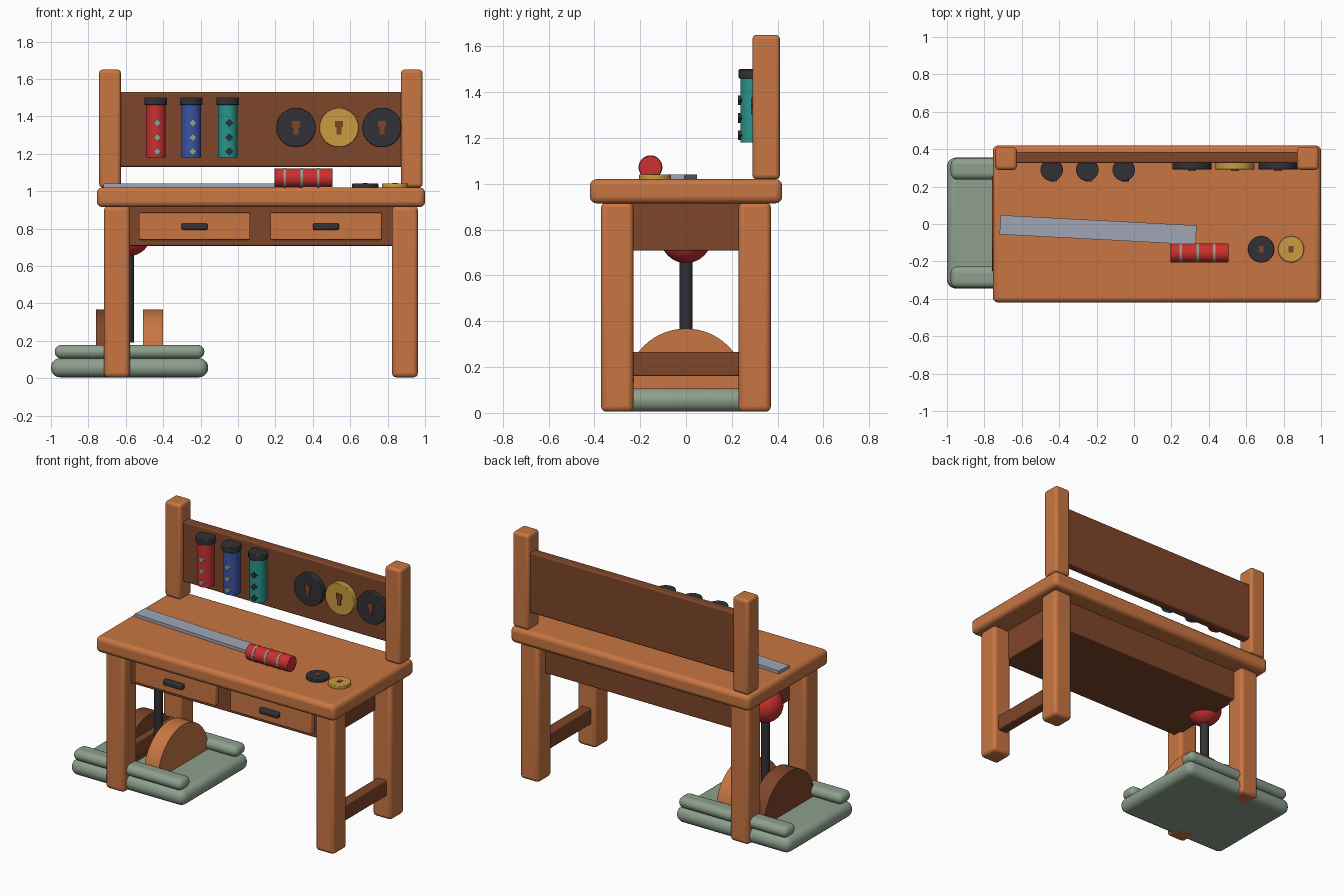
import bpy, bmesh, math
from mathutils import Matrix

if "Cube" in bpy.data.objects:
    bpy.data.objects.remove(bpy.data.objects["Cube"])


def material(name, rgb):
    m = bpy.data.materials.new(name)
    m.diffuse_color = (*rgb, 1)
    m.use_nodes = True
    m.node_tree.nodes["Principled BSDF"].inputs["Base Color"].default_value = m.diffuse_color
    return m


WOOD = material("orange wood", (0.58, 0.18, 0.055))
DARK_WOOD = material("dark wood", (0.21, 0.06, 0.023))
GREEN = material("sage green", (0.27, 0.35, 0.27))
BLACK = material("charcoal", (0.032, 0.032, 0.038))
RED = material("red", (0.60, 0.03, 0.03))
BLUE = material("blue", (0.045, 0.085, 0.38))
TEAL = material("teal", (0.02, 0.30, 0.26))
GOLD = material("gold", (0.58, 0.33, 0.05))
STEEL = material("steel", (0.35, 0.38, 0.46))

TURN = {'X': Matrix.Rotation(math.pi / 2, 4, 'Y'),
        'Y': Matrix.Rotation(math.pi / 2, 4, 'X'),
        'Z': Matrix.Identity(4)}


def finish(name, bm, mat, loc=(0, 0, 0), bevel=0.0, segments=3):
    bmesh.ops.recalc_face_normals(bm, faces=bm.faces)
    mesh = bpy.data.meshes.new(name)
    bm.to_mesh(mesh)
    bm.free()
    mesh.materials.append(mat)
    ob = bpy.data.objects.new(name, mesh)
    ob.location = loc
    bpy.context.collection.objects.link(ob)
    if bevel:
        mod = ob.modifiers.new("rounded edges", 'BEVEL')
        mod.width, mod.segments = bevel, segments
        mod.limit_method, mod.angle_limit = 'ANGLE', math.radians(40)
    bpy.ops.object.select_all(action='DESELECT')
    ob.select_set(True)
    bpy.context.view_layer.objects.active = ob
    bpy.ops.object.shade_smooth_by_angle(angle=math.radians(35))
    return ob


def box(name, mat, x, y, z, bevel=0.0, segments=3):
    """Box given by its (low, high) range on each axis."""
    bm = bmesh.new()
    bmesh.ops.create_cube(bm, size=1)
    bmesh.ops.scale(bm, vec=[r[1] - r[0] for r in (x, y, z)], verts=bm.verts)
    return finish(name, bm, mat, [sum(r) / 2 for r in (x, y, z)], bevel, segments)


def cylinder(name, mat, loc, radius, depth, axis='Z', bevel=0.0, sides=40):
    bm = bmesh.new()
    bmesh.ops.create_cone(bm, cap_ends=True, segments=sides, radius1=radius,
                          radius2=radius, depth=depth, matrix=TURN[axis])
    return finish(name, bm, mat, loc, bevel, 2)


def plate(name, mat, points, y, depth):
    """Outline in x and z, extruded backwards along y."""
    bm = bmesh.new()
    face = bm.faces.new([bm.verts.new((px, y, pz)) for px, pz in points])
    new = bmesh.ops.extrude_face_region(bm, geom=[face])["geom"]
    bmesh.ops.translate(bm, vec=(0, depth, 0),
                        verts=[v for v in new if isinstance(v, bmesh.types.BMVert)])
    return finish(name, bm, mat)


MID = 0.1225  # centre line of the bench

# Bench: top, legs, side stretchers, drawer case
box("bench_top", WOOD, (-0.755, 1.0), (-0.42, 0.42), (0.915, 1.02), 0.028)
for s, side in ((-1, "left"), (1, "right")):
    cx = MID + s * 0.77
    for t, end in ((-1, "front"), (1, "back")):
        box(f"{end}_{side}_leg", WOOD, (cx - 0.069, cx + 0.069),
            (t * 0.30 - 0.07, t * 0.30 + 0.07), (0.005, 0.92), 0.022)
    box(f"{side}_stretcher", DARK_WOOD, (cx - 0.035, cx + 0.035),
        (-0.25, 0.25), (0.16, 0.265), 0.008)
    px = MID + s * 0.807
    box(f"{side}_back_post", WOOD, (px - 0.058, px + 0.058),
        (0.29, 0.41), (1.02, 1.65), 0.018)
box("drawer_case", DARK_WOOD, (-0.60, 0.845), (-0.295, 0.295), (0.708, 0.92), 0.006)
for cx, side in ((-0.232, "left"), (0.47, "right")):
    box(f"{side}_drawer", WOOD, (cx - 0.297, cx + 0.297), (-0.33, -0.28),
        (0.74, 0.885), 0.006)
    box(f"{side}_drawer_handle", BLACK, (cx - 0.07, cx + 0.07), (-0.36, -0.32),
        (0.793, 0.828), 0.009)

# Back board
box("back_board", DARK_WOOD, (-0.65, 0.89), (0.325, 0.386), (1.13, 1.53), 0.01)

# Upright canisters with diamond studs
for cx, mat, stud, colour in ((-0.44, RED, GREEN, "red"), (-0.25, BLUE, GREEN, "blue"),
                              (-0.055, TEAL, BLACK, "teal")):
    cylinder(f"{colour}_canister", mat, (cx, 0.29, 1.325), 0.053, 0.29)
    cylinder(f"{colour}_canister_cap", BLACK, (cx, 0.29, 1.48), 0.06, 0.04, bevel=0.004)
    for i, z in enumerate((1.365, 1.287, 1.212)):
        dx, r = cx + 0.008, 0.021
        plate(f"{colour}_stud_{i}", stud,
              [(dx - r, z), (dx, z - r), (dx + r, z), (dx, z + r)], 0.228, 0.025)

# Wall discs with keyhole plates
for i, (cx, mat) in enumerate(((0.31, BLACK), (0.54, GOLD), (0.77, BLACK))):
    cylinder(f"wall_disc_{i}", mat, (cx, 0.311, 1.34), 0.105, 0.04, 'Y', 0.004)
    plate(f"wall_keyhole_{i}", DARK_WOOD,
          [(cx - 0.012, 1.302), (cx + 0.012, 1.302), (cx + 0.013, 1.34), (cx + 0.021, 1.345),
           (cx + 0.021, 1.376), (cx - 0.021, 1.376), (cx - 0.021, 1.345), (cx - 0.013, 1.34)],
          0.284, 0.009)

# Blade and banded grip lying on the bench
blade = box("blade", STEEL, (-0.717, 0.333), (-0.083, 0.020), (1.019, 1.04))
blade.rotation_euler.z = -math.radians(3)
cylinder("grip", RED, (0.35, -0.155, 1.072), 0.05, 0.31, 'X', 0.004)
for i, x in enumerate((0.25, 0.34, 0.43)):
    cylinder(f"grip_band_{i}", GREEN, (x, -0.155, 1.072), 0.052, 0.013, 'X')

# Small discs lying on the bench
for cx, mat, colour in ((0.68, BLACK, "dark"), (0.84, GOLD, "gold")):
    cylinder(f"{colour}_bench_disc", mat, (cx, -0.135, 1.028), 0.07, 0.025, bevel=0.004)
    box(f"{colour}_bench_disc_mark", DARK_WOOD, (cx - 0.013, cx + 0.013),
        (-0.152, -0.118), (1.036, 1.0425))

# Pedal base under the left end
BX = -0.58
box("base_slab", GREEN, (-1.0, -0.16), (-0.345, 0.355), (0.005, 0.107), 0.048, 5)
for cy, end in ((-0.285, "front"), (0.295, "back")):
    box(f"{end}_base_rail", GREEN, (BX - 0.40, BX + 0.40), (cy - 0.058, cy + 0.058),
        (0.105, 0.178), 0.0355, 5)

# Half wheels on the base
for s, mat, side in ((-1, DARK_WOOD, "left"), (1, WOOD, "right")):
    bm = bmesh.new()
    x0 = BX + s * 0.125 - 0.053
    arc = [math.pi * i / 28 for i in range(29)]
    face = bm.faces.new([bm.verts.new((x0, 0.262 * math.cos(a), 0.106 + 0.262 * math.sin(a)))
                         for a in arc])
    new = bmesh.ops.extrude_face_region(bm, geom=[face])["geom"]
    bmesh.ops.translate(bm, vec=(0.106, 0, 0),
                        verts=[v for v in new if isinstance(v, bmesh.types.BMVert)])
    finish(f"{side}_half_wheel", bm, mat)

# Lever and knob
cylinder("lever", BLACK, (BX - 0.004, 0, 0.45), 0.028, 0.52, sides=24)
bm = bmesh.new()
bmesh.ops.create_uvsphere(bm, u_segments=32, v_segments=20, radius=0.112)
finish("lever_knob", bm, RED, (BX, 0, 0.766))
